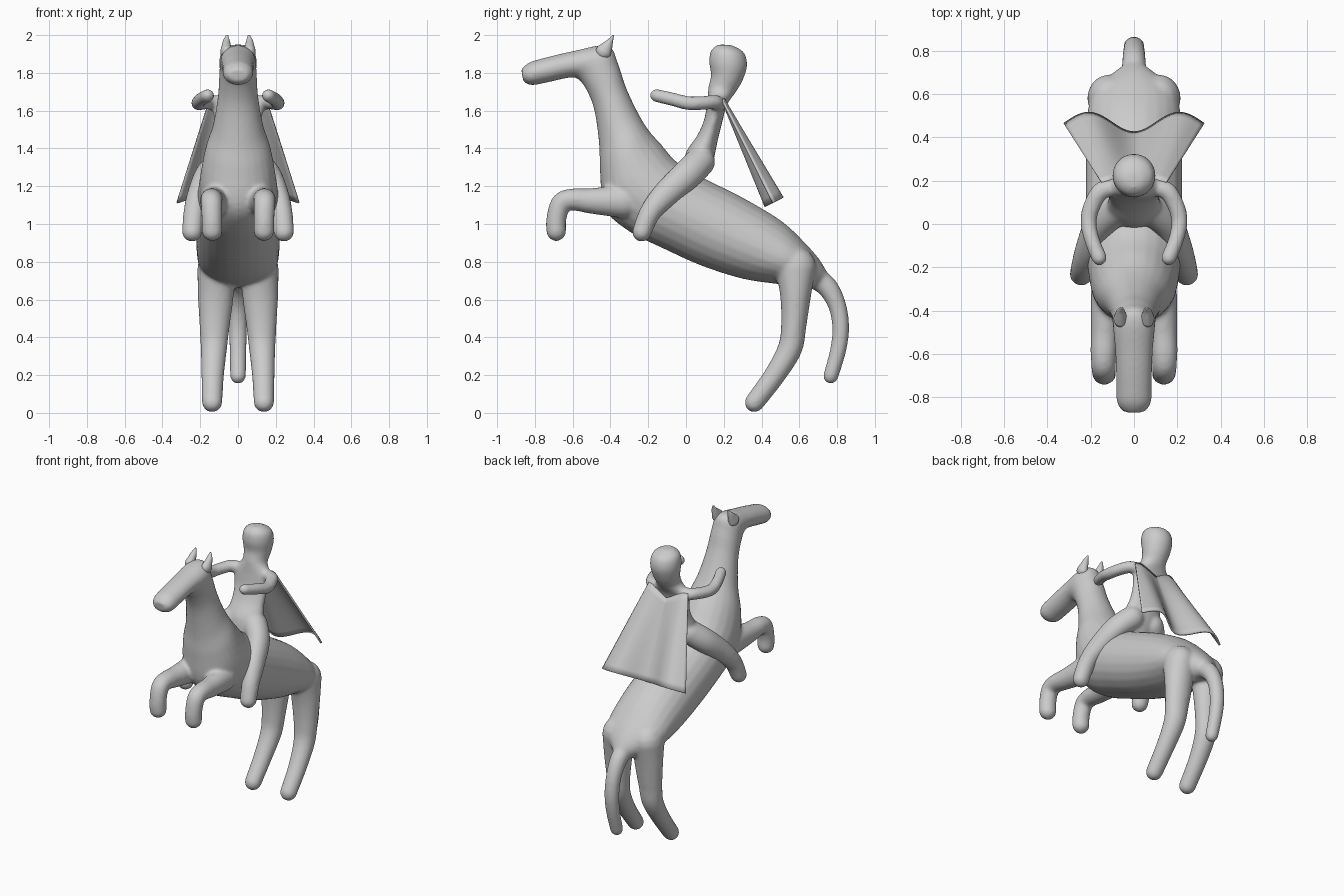
import bpy, bmesh, math
from mathutils import Vector

grey = bpy.data.materials.new("plain grey")
grey.diffuse_color = (0.6, 0.6, 0.6, 1)
X = Vector((1, 0, 0))


def smooth_rows(rows, steps=6):
    """Catmull-Rom interpolation through rows of numbers."""
    pts = [rows[0]] + list(rows) + [rows[-1]]
    out = []
    for i in range(1, len(pts) - 2):
        for s in range(steps):
            t = s / steps
            out.append([0.5 * (2 * b + (c - a) * t + (2 * a - 5 * b + 4 * c - d) * t * t
                               + (3 * b - a - 3 * c + d) * t ** 3)
                        for a, b, c, d in zip(*pts[i - 1:i + 3])])
    out.append(list(rows[-1]))
    return out


def loft(bm, rings, n=24):
    """Skin elliptical rings given as (centre, half axis, half axis)."""
    loops = []
    for c, u, v in rings:
        loops.append([bm.verts.new(c + u * math.cos(2 * math.pi * k / n)
                                   + v * math.sin(2 * math.pi * k / n)) for k in range(n)])
    for a, b in zip(loops, loops[1:]):
        for k in range(n):
            bm.faces.new((a[k], a[(k + 1) % n], b[(k + 1) % n], b[k]))
    bm.faces.new(loops[0][::-1])
    bm.faces.new(loops[-1])


def trunk(bm, rows):
    """Body from side outline pairs: y, z on the back; y, z on the front; half width."""
    rings = []
    for y1, z1, y2, z2, rx in smooth_rows(rows):
        p, q = Vector((0, y1, z1)), Vector((0, y2, z2))
        rings.append(((p + q) / 2, X * rx, (p - q) / 2))
    loft(bm, rings)


def limb(bm, rows, side=1):
    """Round-ended tube through rows of x, y, z, radius, half width."""
    rows = [(r[0] * side, *r[1:]) for r in rows]
    path = smooth_rows(rows)
    cs = [Vector(r[:3]) for r in path]
    rings = []
    last = len(path) - 1
    caps = [math.radians(a) for a in (84, 65, 45, 22)]
    for i, r in enumerate(path):
        t = (cs[min(i + 1, last)] - cs[max(i - 1, 0)]).normalized()
        u = (X - t * t.x).normalized()
        v = t.cross(u)
        ring = lambda a, s: (cs[i] + t * s * r[3] * math.sin(a),
                             u * r[4] * math.cos(a), v * r[3] * math.cos(a))
        if i == 0:
            rings += [ring(a, -1) for a in caps]
        rings.append(ring(0, 0))
        if i == last:
            rings += [ring(a, 1) for a in reversed(caps)]
    loft(bm, rings)


def finish(bm, name, fuse=True):
    bmesh.ops.recalc_face_normals(bm, faces=bm.faces)
    me = bpy.data.meshes.new(name)
    bm.to_mesh(me)
    bm.free()
    me.materials.append(grey)
    for p in me.polygons:
        p.use_smooth = True
    ob = bpy.data.objects.new(name, me)
    bpy.context.collection.objects.link(ob)
    if fuse:
        m = ob.modifiers.new("fuse", 'REMESH')
        m.mode = 'VOXEL'
        m.voxel_size = 0.01
        m.use_smooth_shade = True
        m = ob.modifiers.new("soften", 'SMOOTH')
        m.factor = 0.5
        m.iterations = 10
    return ob


# Horse: rump, barrel, chest, neck and head
bm = bmesh.new()
trunk(bm, [
    (0.75, 0.74, 0.70, 0.66, 0.05), (0.70, 0.82, 0.62, 0.66, 0.13),
    (0.62, 0.91, 0.50, 0.68, 0.205), (0.50, 1.02, 0.30, 0.71, 0.22),
    (0.30, 1.14, 0.08, 0.78, 0.222), (0.08, 1.25, -0.12, 0.87, 0.222),
    (-0.05, 1.33, -0.30, 0.96, 0.215), (-0.13, 1.42, -0.43, 1.08, 0.20),
    (-0.20, 1.50, -0.455, 1.27, 0.175), (-0.26, 1.60, -0.46, 1.42, 0.135),
    (-0.32, 1.73, -0.485, 1.60, 0.108), (-0.36, 1.85, -0.525, 1.705, 0.10),
    (-0.415, 1.945, -0.57, 1.765, 0.095), (-0.60, 1.915, -0.615, 1.775, 0.086),
    (-0.76, 1.877, -0.74, 1.748, 0.082), (-0.83, 1.855, -0.82, 1.735, 0.078),
    (-0.872, 1.82, -0.862, 1.755, 0.05)])
for s in (-1, 1):
    # Raised front legs
    limb(bm, [(0.12, -0.33, 1.12, 0.09, 0.08), (0.135, -0.50, 1.122, 0.068, 0.065),
              (0.14, -0.60, 1.13, 0.058, 0.06), (0.14, -0.66, 1.11, 0.055, 0.057),
              (0.138, -0.686, 1.03, 0.053, 0.055), (0.137, -0.687, 0.962, 0.053, 0.055)], s)
    # Hind legs
    limb(bm, [(0.115, 0.58, 0.77, 0.11, 0.10), (0.118, 0.58, 0.62, 0.082, 0.095),
              (0.124, 0.57, 0.46, 0.067, 0.08), (0.128, 0.55, 0.34, 0.065, 0.07),
              (0.134, 0.47, 0.20, 0.057, 0.06), (0.137, 0.362, 0.055, 0.052, 0.054)], s)
# Tail
limb(bm, [(0, 0.66, 0.73, 0.06, 0.06), (0, 0.745, 0.67, 0.056, 0.055),
          (0, 0.80, 0.57, 0.048, 0.05), (0, 0.819, 0.45, 0.045, 0.048),
          (0, 0.805, 0.33, 0.043, 0.045), (0, 0.766, 0.194, 0.04, 0.042)])
finish(bm, "horse")

# Ears
bm = bmesh.new()
for s in (-1, 1):
    limb(bm, [(0.062, -0.435, 1.915, 0.042, 0.032), (0.062, -0.415, 1.945, 0.028, 0.024),
              (0.061, -0.40, 1.97, 0.015, 0.018), (0.058, -0.387, 1.996, 0.005, 0.007)], s)
finish(bm, "ears", fuse=False)

# Rider: torso, neck and head
bm = bmesh.new()
trunk(bm, [
    (0.08, 1.22, -0.02, 1.28, 0.10), (0.14, 1.32, 0.0, 1.38, 0.13),
    (0.17, 1.45, 0.06, 1.47, 0.118), (0.195, 1.55, 0.095, 1.55, 0.125),
    (0.212, 1.62, 0.11, 1.63, 0.138), (0.235, 1.66, 0.115, 1.68, 0.115),
    (0.262, 1.695, 0.12, 1.73, 0.082), (0.30, 1.76, 0.132, 1.79, 0.09),
    (0.324, 1.84, 0.122, 1.86, 0.10), (0.305, 1.91, 0.133, 1.92, 0.087),
    (0.24, 1.948, 0.17, 1.95, 0.04)])
for s in (-1, 1):
    # Arms
    limb(bm, [(0.10, 0.17, 1.635, 0.042, 0.045), (0.155, 0.15, 1.645, 0.038, 0.042),
              (0.195, 0.08, 1.64, 0.037, 0.04), (0.21, 0.01, 1.64, 0.037, 0.038),
              (0.195, -0.07, 1.66, 0.036, 0.036), (0.16, -0.157, 1.68, 0.035, 0.036)], s)
    # Legs
    limb(bm, [(0.08, 0.075, 1.33, 0.08, 0.08), (0.155, 0.005, 1.26, 0.08, 0.072),
              (0.207, -0.11, 1.155, 0.07, 0.062), (0.232, -0.19, 1.06, 0.057, 0.057),
              (0.243, -0.234, 0.957, 0.051, 0.054)], s)
finish(bm, "rider")

# Cloak: a wavy sheet from the shoulders to the flared hem
bm = bmesh.new()
cols, rows = 40, 14
grid = []
for j in range(rows + 1):
    t = j / rows
    line = []
    for i in range(cols + 1):
        u = 2 * i / cols - 1
        w = math.cos(math.pi * u / 0.65)
        top = Vector((0.15 * u, 0.215 - 0.025 * u * u, 1.60 + 0.06 * min(1, abs(u) * 1.3)))
        hem = Vector((0.322 * u, 0.467 - 0.045 * w, 1.115 - 0.023 * w))
        line.append(bm.verts.new(top.lerp(hem, t)))
    grid.append(line)
for a, b in zip(grid, grid[1:]):
    for i in range(cols):
        bm.faces.new((a[i], a[i + 1], b[i + 1], b[i]))
cloak = finish(bm, "cloak", fuse=False)
m = cloak.modifiers.new("thickness", 'SOLIDIFY')
m.thickness = 0.012
m.offset = 0
